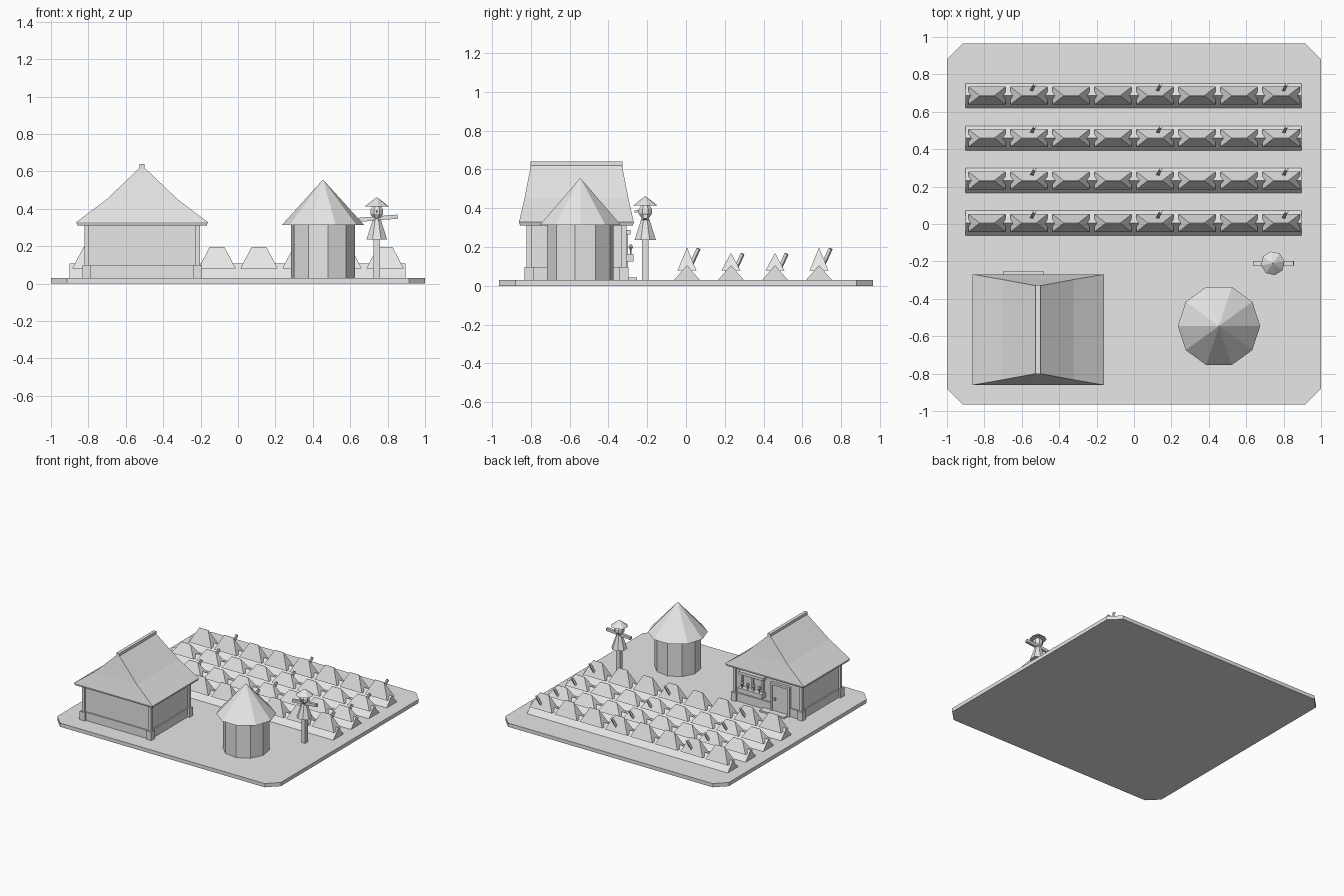
import bpy
import math
from math import sin, cos, radians
from mathutils import Vector

cube = bpy.data.objects.get("Cube")
if cube:
    bpy.data.objects.remove(cube, do_unlink=True)

grey = bpy.data.materials.new("plain grey")
grey.use_nodes = True
grey.diffuse_color = (0.8, 0.8, 0.8, 1)
grey.node_tree.nodes["Principled BSDF"].inputs["Base Color"].default_value = (0.8, 0.8, 0.8, 1)


def loft(name, rings):
    """Closed solid skinned through rings that share one vertex count."""
    n = len(rings[0])
    verts = [p for ring in rings for p in ring]
    faces = [list(reversed(range(n))), [len(verts) - n + i for i in range(n)]]
    for r in range(len(rings) - 1):
        for i in range(n):
            j = (i + 1) % n
            faces.append([r * n + i, r * n + j, (r + 1) * n + j, (r + 1) * n + i])
    mesh = bpy.data.meshes.new(name)
    mesh.from_pydata(verts, [], faces)
    mesh.materials.append(grey)
    obj = bpy.data.objects.new(name, mesh)
    bpy.context.collection.objects.link(obj)
    return obj


def rect(cx, cy, hx, hy, z):
    return [(cx - hx, cy - hy, z), (cx + hx, cy - hy, z),
            (cx + hx, cy + hy, z), (cx - hx, cy + hy, z)]


def box(name, x0, x1, y0, y1, z0, z1):
    cx, cy, hx, hy = (x0 + x1) / 2, (y0 + y1) / 2, (x1 - x0) / 2, (y1 - y0) / 2
    return loft(name, [rect(cx, cy, hx, hy, z0), rect(cx, cy, hx, hy, z1)])


def turned(name, cx, cy, profile, sides, phase=0):
    """Faceted solid of revolution from (radius, height) pairs."""
    angles = [radians(phase) + math.tau * i / sides for i in range(sides)]
    return loft(name, [[(cx + r * cos(a), cy + r * sin(a), z) for a in angles]
                       for r, z in profile])


def bar(name, start, end, width):
    """Square stick between two points."""
    a, b = Vector(start), Vector(end)
    q = (b - a).to_track_quat('Z', 'Y')
    h = width / 2
    corners = [q @ Vector(c) for c in ((-h, -h, 0), (h, -h, 0), (h, h, 0), (-h, h, 0))]
    return loft(name, [[p + c for c in corners] for p in (a, b)])


# Ground slab with cut corners
X, Y, C = 1.0, 0.965, 0.085
outline = [(-X + C, -Y), (X - C, -Y), (X, -Y + C), (X, Y - C),
           (X - C, Y), (-X + C, Y), (-X, Y - C), (-X, -Y + C)]
loft("ground_slab", [[(x, y, z) for x, y in outline] for z in (0, 0.03)])

# Crop rows: soil ridge, tent-shaped plants, leaning stakes
for row in range(4):
    y = 0.005 + 0.227 * row
    top = 0.195 if row in (0, 3) else 0.168
    loft("soil_ridge", [[(x, y - 0.068, 0.028), (x, y + 0.068, 0.028), (x, y, 0.106)]
                        for x in (-0.9, 0.895)])
    for i in range(8):
        x = -0.786 + 0.2246 * i
        loft("crop_plant", [rect(x, y, 0.1, 0.048, 0.08), rect(x, y, 0.04, 0.001, top)])
        if i in (1, 4, 7):
            bar("crop_stake", (x + 0.012, y + 0.025, top - 0.08),
                (x + 0.03, y + 0.06, top - 0.003), 0.016)

# House body
HX, HY = -0.5125, -0.565
box("house_walls", -0.805, -0.22, -0.81, -0.32, 0.03, 0.32)
box("house_plinth", -0.815, -0.21, -0.82, -0.31, 0.03, 0.097)
for sx in (-1, 1):
    for sy in (-1, 1):
        px, py = HX + sx * 0.297, HY + sy * 0.245
        loft("corner_post", [rect(px, py, 0.012, 0.012, z) for z in (0.03, 0.32)])
        loft("corner_footing", [rect(px, py, 0.023, 0.023, z) for z in (0.03, 0.098)])

# House roof: two-pitch slopes with leaning gables
loft("house_roof", [rect(HX, HY, hx, hy, z) for hx, hy, z in
                    ((0.345, 0.29, 0.31), (0.352, 0.296, 0.328),
                     (0.19, 0.268, 0.45), (0.012, 0.235, 0.62))])
box("roof_ridge_cap", HX - 0.013, HX + 0.013, HY - 0.238, HY + 0.238, 0.612, 0.64)

# Door with frame, handle and step
box("door_panel", -0.70, -0.56, -0.32, -0.308, 0.04, 0.25)
for x in (-0.715, -0.56):
    box("door_jamb", x, x + 0.015, -0.32, -0.298, 0.03, 0.265)
box("door_lintel", -0.715, -0.545, -0.32, -0.298, 0.25, 0.267)
box("door_handle", -0.59, -0.575, -0.31, -0.295, 0.13, 0.15)
box("door_step", -0.70, -0.48, -0.32, -0.253, 0.03, 0.042)

# Window with frame, mullions, planter and sprouts
box("window_pane", -0.47, -0.29, -0.32, -0.313, 0.16, 0.27)
for x in (-0.48, -0.387, -0.295):
    box("window_upright", x, x + 0.015, -0.32, -0.3, 0.15, 0.27)
box("window_lintel", -0.49, -0.27, -0.32, -0.285, 0.265, 0.288)
box("window_sill", -0.49, -0.27, -0.32, -0.285, 0.15, 0.163)
box("window_planter", -0.49, -0.27, -0.32, -0.27, 0.125, 0.163)
for i in range(4):
    x = -0.457 + 0.052 * i
    turned("planter_stem", x, -0.285, [(0.005, 0.16), (0.005, 0.195)], 5)
    turned("planter_bloom", x, -0.285, [(0.006, 0.188), (0.014, 0.2), (0.006, 0.214)], 6)

# Granary drum and cone roof
turned("granary_wall", 0.4545, -0.545, [(0.173, 0.03), (0.173, 0.32)], 10, 27)
turned("granary_roof", 0.4545, -0.545, [(0.22, 0.313), (0.001, 0.555)], 10)

# Scarecrow
SX, SY = 0.742, -0.21
loft("scarecrow_post", [rect(SX, SY, 0.017, 0.017, z) for z in (0.0, 0.36)])
turned("scarecrow_coat", SX, SY, [(0.06, 0.235), (0.022, 0.345)], 8, 22.5)
bar("scarecrow_arms", (SX - 0.104, SY, 0.34), (SX + 0.112, SY, 0.358), 0.022)
turned("scarecrow_head", SX, SY, [(0.018, 0.345), (0.037, 0.372), (0.037, 0.395),
                                  (0.02, 0.42)], 8, 22.5)
turned("scarecrow_hat", SX, SY, [(0.064, 0.413), (0.03, 0.44), (0.003, 0.46)], 8, 10)
bar("scarecrow_nose", (SX, SY - 0.03, 0.385), (SX, SY - 0.055, 0.383), 0.01)
